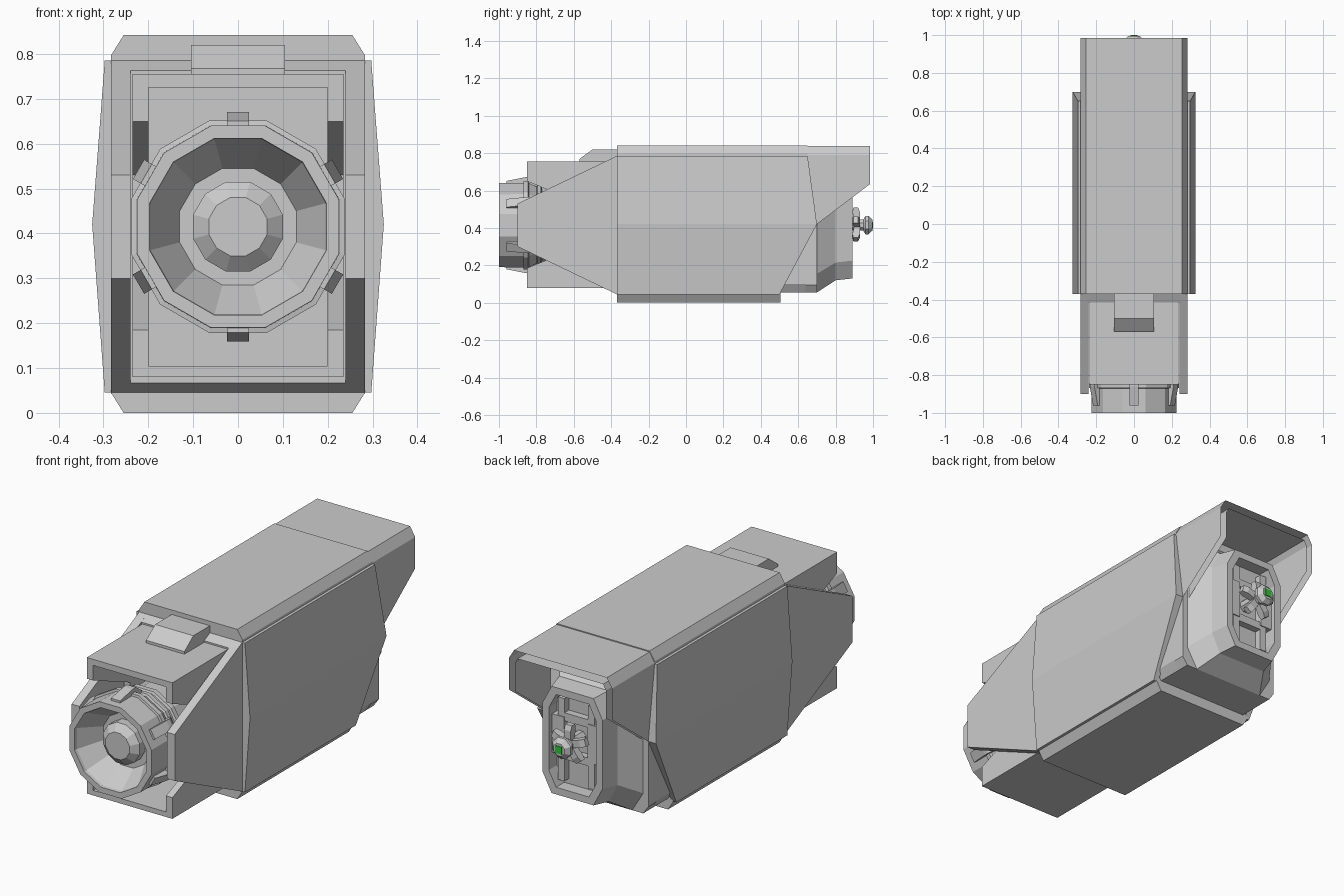
import bpy, bmesh
from math import cos, sin, pi, radians
from mathutils import Vector, Matrix

if "Cube" in bpy.data.objects:
    bpy.data.objects.remove(bpy.data.objects["Cube"])


def finish(name, bm):
    bmesh.ops.recalc_face_normals(bm, faces=bm.faces)
    me = bpy.data.meshes.new(name)
    bm.to_mesh(me)
    bm.free()
    ob = bpy.data.objects.new(name, me)
    bpy.context.collection.objects.link(ob)
    return ob


def loft(name, rings, cuts=(), closed=True):
    """Skin equal-length rings; cuts are (point, outward normal) planes."""
    bm = bmesh.new()
    vs = [[bm.verts.new(p) for p in r] for r in rings]
    n = len(vs[0])
    for a, b in zip(vs, vs[1:]):
        for i in range(n):
            j = (i + 1) % n
            bm.faces.new((a[i], a[j], b[j], b[i]))
    bm.faces.new(vs[0])
    bm.faces.new(vs[-1])
    for co, no in cuts:
        bmesh.ops.bisect_plane(bm, geom=bm.verts[:] + bm.edges[:] + bm.faces[:],
                               plane_co=co, plane_no=no, clear_outer=True)
        bmesh.ops.holes_fill(bm, edges=[e for e in bm.edges if e.is_boundary], sides=0)
    return finish(name, bm)


def prism_y(name, pts, y0, y1, cuts=()):
    return loft(name, [[(x, y, z) for x, z in pts] for y in (y0, y1)], cuts)


def prism_x(name, pts, x0, x1):
    return loft(name, [[(x, y, z) for y, z in pts] for x in (x0, x1)])


def octagon(hw, z0, z1, cx, cz):
    return [(hw, z0 + cz), (hw, z1 - cz), (hw - cx, z1), (cx - hw, z1),
            (-hw, z1 - cz), (-hw, z0 + cz), (cx - hw, z0), (hw - cx, z0)]


def box(name, x0, x1, y0, y1, z0, z1):
    return prism_y(name, [(x0, z0), (x1, z0), (x1, z1), (x0, z1)], y0, y1)


def lathe(name, prof, zc, n=12):
    k = 1 / cos(pi / n)
    return loft(name, [[(r * k * cos((i + .5) * 2 * pi / n), y,
                         zc + r * k * sin((i + .5) * 2 * pi / n)) for i in range(n)]
                       for r, y in prof])


ZC = 0.415

# Main hull, shorter underside at the rear
prism_y("hull_main", octagon(.283, 0, .842, .028, .045), -.37, .505)
prism_y("hull_rear", octagon(.283, .055, .842, .028, .045), .50, .65)
prism_y("hull_back_wall", octagon(.283, .055, .815, .028, .04), .64, .70)

# Side armour panels and forward fins
for s, side in ((1, "right"), (-1, "left")):
    prism_y("side_panel_" + side,
            [(s * x, z) for x, z in ((.27, .785), (.297, .785), (.325, .42),
                                     (.297, .045), (.27, .045))], -.37, .75,
            [((0, .70, .42), (0, .365, .05)), ((0, .70, .42), (0, .375, -.2))])
    prism_x("front_fin_" + side,
            [(-.36, .787), (-.37, .785), (-.90, .53), (-.90, .30), (-.37, .045), (-.36, .043)],
            s * .24, s * .283)
    # Side wall of the front housing with its tapered opening
    prism_x("housing_wall_" + side,
            [(-.85, .755), (-.40, .755), (-.40, .08), (-.85, .08), (-.85, .185),
             (-.56, .305), (-.56, .53), (-.85, .65)], s * .20, s * .235)

# Bulkhead behind the fins, housing slabs and top latch
prism_x("front_bulkhead", [(-.36, .785), (-.37, .785), (-.415, .763),
                           (-.415, .067), (-.37, .045), (-.36, .045)], -.25, .25)
box("housing_roof", -.235, .235, -.85, -.40, .725, .755)
box("housing_floor", -.235, .235, -.85, -.40, .08, .105)
prism_x("top_latch", [(-.36, .74), (-.36, .82), (-.50, .82), (-.57, .768), (-.57, .74)],
        -.105, .105)

# Twelve-sided lens barrel with dish and ribs
lathe("lens_barrel", [(.10, -.87), (.13, -.87), (.195, -.985), (.197, -1), (.225, -1),
                      (.226, -.87), (.237, -.868), (.237, -.845), (.225, -.84),
                      (.205, -.80), (.215, -.795), (.215, -.775), (.195, -.77),
                      (.195, -.745), (.205, -.74), (.205, -.715), (.18, -.71),
                      (.18, -.41)], ZC)
lathe("lens_core", [(.065, -.945), (.10, -.915), (.10, -.86)], ZC)

# Six clips round the barrel
for i in range(6):
    clip = prism_x("barrel_clip_%d" % (i + 1),
                   [(-.96, .215), (-.96, .236), (-.86, .256), (-.835, .256),
                    (-.79, .225), (-.79, .20)], -.025, .025)
    clip.data.transform(Matrix.Translation((0, 0, ZC)) @ Matrix.Rotation(i * pi / 3, 4, 'Y'))

# Rear hood: open arch with slanted lower edge
outer = [(.283, .3), (.283, .79), (.255, .837)]
inner = [(.25, .3), (.25, .772), (.235, .80)]
arch = outer + [(-x, z) for x, z in outer[::-1]] + [(-x, z) for x, z in inner] + inner[::-1]
prism_y("rear_hood", arch, .645, .985, [((0, .985, .635), (0, .215, -.285))])

# Rear console, tapered, with a recessed face
sections = [(.69, .255, .055, .76, .06, .10), (.70, .255, .055, .76, .06, .10),
            (.80, .185, .12, .67, .05, .095), (.89, .165, .13, .66, .05, .095)]
console = loft("rear_console", [[(x, y, z) for x, z in octagon(hw, a, b, cx, cz)]
                                for y, hw, a, b, cx, cz in sections])
cutter = prism_y("recess_cutter", octagon(.13, .165, .625, .04, .075), .825, .95)
mod = console.modifiers.new("recess", 'BOOLEAN')
mod.object = cutter
mod.operation = 'DIFFERENCE'
mod.solver = 'EXACT'
cutter.hide_render = True
cutter.hide_set(True)

# Socket blocks inside the recess
for s, side in ((1, "right"), (-1, "left")):
    box("recess_rail_" + side, s * .065, s * .13, .82, .865, .32, .51)
    box("recess_post_" + side, s * .065, s * .10, .82, .86, .19, .60)
box("recess_step_top", -.07, .07, .82, .86, .49, .53)
box("recess_step_bottom", -.07, .07, .82, .86, .30, .34)

# Control hub with angled arms
lathe("hub_stem", [(.03, .82), (.03, .95)], ZC, 8)
lathe("hub_knob", [(.025, .945), (.05, .96), (.05, .975), (.03, .996)], ZC, 8)
for i in range(5):
    arm = prism_x("hub_arm_%d" % (i + 1),
                  [(.90, .02), (.93, .02), (.93, .07), (.92, .095), (.895, .095), (.89, .07)],
                  -.018, .018)
    arm.data.transform(Matrix.Translation((0, 0, ZC)) @ Matrix.Rotation(i * 2 * pi / 5, 4, 'Y'))

# Green indicator
lamp = lathe("indicator_light", [(.018, .99), (.018, 1.0)], ZC, 4)
green = bpy.data.materials.new("green")
green.diffuse_color = (.02, .6, .03, 1)
green.use_nodes = True
green.node_tree.nodes["Principled BSDF"].inputs["Base Color"].default_value = green.diffuse_color
lamp.data.materials.append(green)
